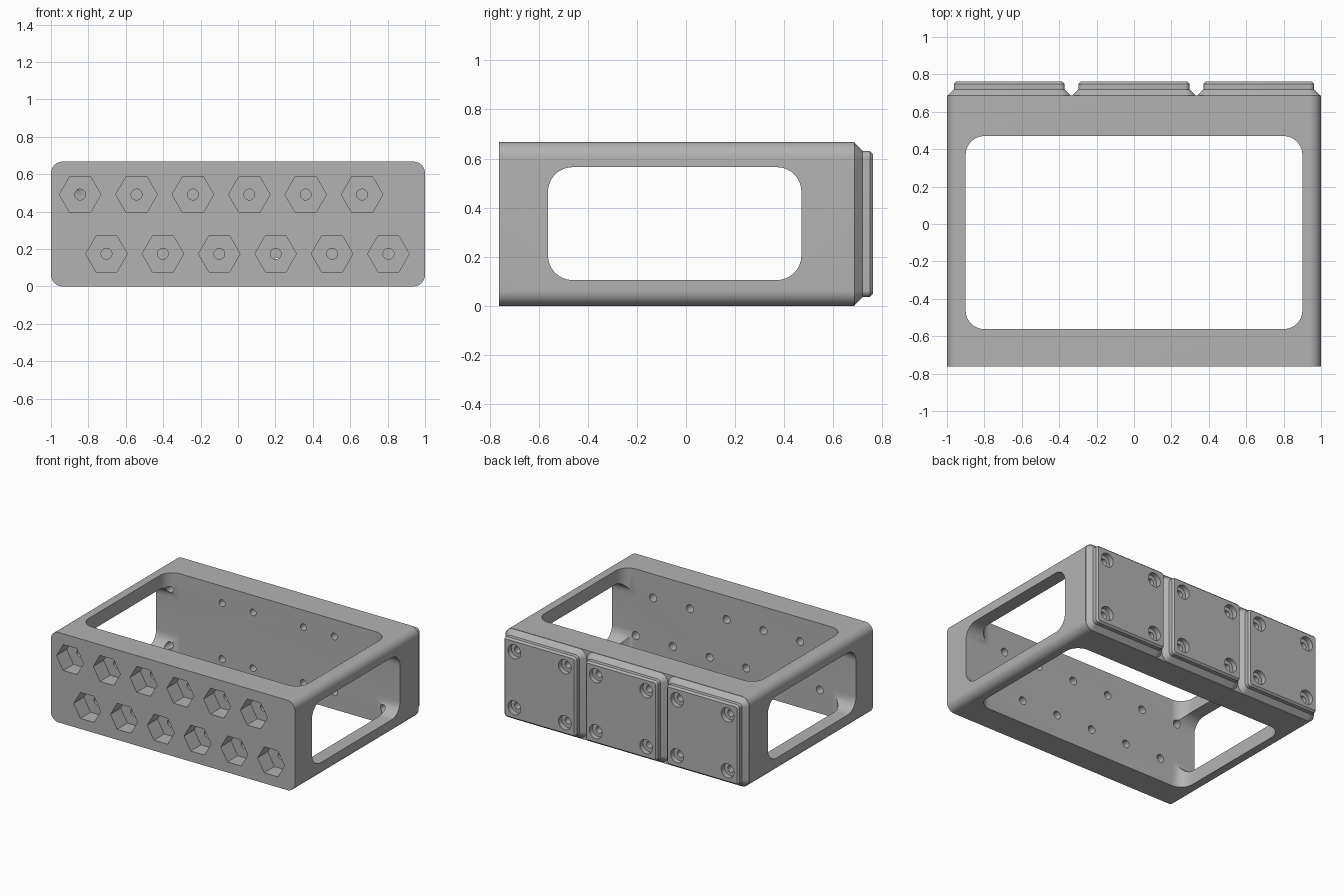
import bpy, bmesh, math
from mathutils import Matrix

if "Cube" in bpy.data.objects:
    bpy.data.objects.remove(bpy.data.objects["Cube"])

H = 0.667            # body height
BACK, FRONT = 0.686, -0.762
ZC = H / 2

grey = bpy.data.materials.new("grey")
grey.diffuse_color = (0.45, 0.45, 0.45, 1)
grey.use_nodes = True
grey.node_tree.nodes["Principled BSDF"].inputs["Base Color"].default_value = grey.diffuse_color


def rounded_rect(w, h, r, seg=10):
    """Counter-clockwise outline with half sizes w, h and corner radius r."""
    pts = []
    for k, (sx, sy) in enumerate([(1, 1), (-1, 1), (-1, -1), (1, -1)]):
        for i in range(seg + 1):
            a = math.pi / 2 * (k + i / seg)
            pts.append((sx * (w - r) + r * math.cos(a), sy * (h - r) + r * math.sin(a)))
    return pts


def polygon(r, n):
    return [(r * math.cos(2 * math.pi * i / n), r * math.sin(2 * math.pi * i / n)) for i in range(n)]


def loft(name, sections, place):
    """Closed solid through (outline, depth) sections, placed by a function."""
    bm = bmesh.new()
    rings = [[bm.verts.new(place(u, v, d)) for u, v in outline] for outline, d in sections]
    n = len(rings[0])
    for a, b in zip(rings, rings[1:]):
        for i in range(n):
            bm.faces.new((a[i], a[(i + 1) % n], b[(i + 1) % n], b[i]))
    bm.faces.new(rings[0])
    bm.faces.new(rings[-1])
    bmesh.ops.recalc_face_normals(bm, faces=bm.faces)
    me = bpy.data.meshes.new(name)
    bm.to_mesh(me)
    bm.free()
    me.materials.append(grey)
    ob = bpy.data.objects.new(name, me)
    bpy.context.collection.objects.link(ob)
    return ob


def along_y(x, z):
    return lambda u, v, d: (x + u, d, z + v)


def combine(target, tool, operation):
    mod = target.modifiers.new("cut", 'BOOLEAN')
    mod.object, mod.operation, mod.solver = tool, operation, 'EXACT'
    bpy.context.view_layer.objects.active = target
    bpy.ops.object.modifier_apply(modifier=mod.name)
    bpy.data.objects.remove(tool)


# Main block, rounded along its length
outer = rounded_rect(1, ZC, 0.062)
holder = loft("holder", [(outer, FRONT), (outer, BACK)], along_y(0, ZC))

# Three stepped feet on the back
for x in (-0.667, 0, 0.667):
    full = rounded_rect(0.331, 0.331, 0.06)
    neck = rounded_rect(0.2965, 0.2965, 0.026)
    tip = rounded_rect(0.284, 0.284, 0.013)
    foot = loft("foot", [(full, BACK - 0.03), (full, BACK), (neck, BACK + 0.034),
                         (neck, BACK + 0.063), (tip, BACK + 0.076)], along_y(x, ZC))
    combine(holder, foot, 'UNION')

# Large windows through the top/bottom and through the sides
opening = rounded_rect(0.90, 0.516, 0.1, 12)
combine(holder, loft("top_window", [(opening, -0.1), (opening, 0.8)],
                     lambda u, v, d: (u, v - 0.046, d)), 'DIFFERENCE')
opening = rounded_rect(0.516, 0.23, 0.1, 12)
combine(holder, loft("side_window", [(opening, -1.1), (opening, 1.1)],
                     lambda u, v, d: (d, u - 0.046, v + 0.335)), 'DIFFERENCE')

# Two staggered rows of hexagonal sockets with through holes
for x0, z in ((-0.844, 0.491), (-0.703, 0.174)):
    for i in range(6):
        place = along_y(x0 + 0.3015 * i, z)
        hexagon, hole = polygon(0.111, 6), polygon(0.029, 24)
        combine(holder, loft("hex_socket", [(hexagon, FRONT - 0.05), (hexagon, FRONT + 0.12)], place), 'DIFFERENCE')
        combine(holder, loft("socket_hole", [(hole, FRONT + 0.06), (hole, -0.45)], place), 'DIFFERENCE')

# Stepped round holes at the four corners of each foot
for cx in (-0.667, 0, 0.667):
    for sx in (-1, 1):
        for sz in (-1, 1):
            place = along_y(cx + sx * 0.207, ZC + sz * 0.207)
            wide, narrow = polygon(0.052, 32), polygon(0.025, 24)
            combine(holder, loft("round_recess", [(wide, 0.8), (wide, BACK + 0.038)], place), 'DIFFERENCE')
            combine(holder, loft("screw_hole", [(narrow, 0.75), (narrow, 0.4)], place), 'DIFFERENCE')

# Smooth rounded corners, keep edges sharp
bpy.ops.object.select_all(action='DESELECT')
holder.select_set(True)
bpy.context.view_layer.objects.active = holder
bpy.ops.object.shade_smooth_by_angle(angle=math.radians(30))
